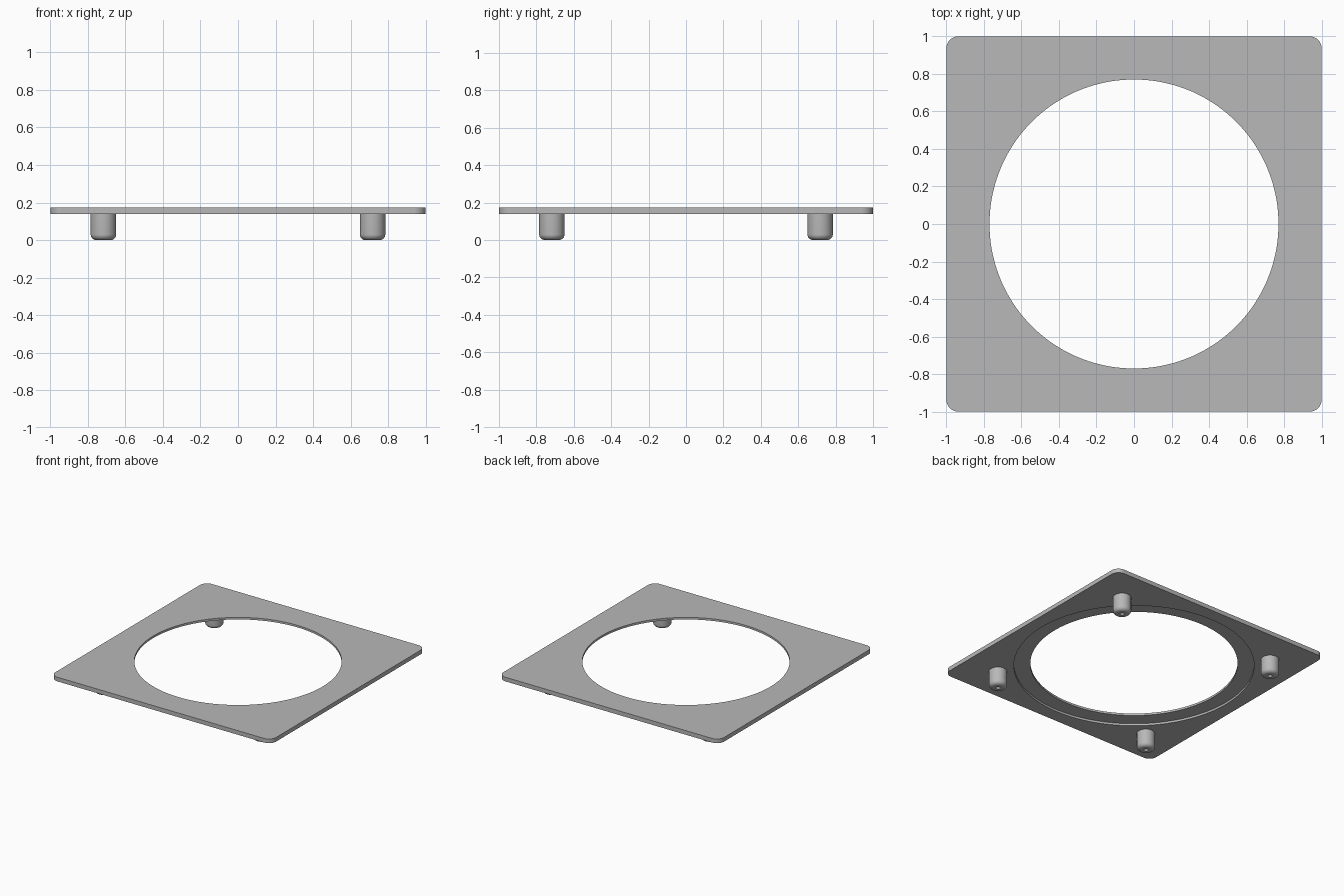
import bpy
import bmesh
from math import sin, cos, tau, pi
from mathutils import Vector

cube = bpy.data.objects.get("Cube")
if cube:
    bpy.data.objects.remove(cube, do_unlink=True)

PLATE_BOTTOM, STEP, PLATE_TOP = 0.14, 0.157, 0.174
HOLE_RADIUS, RECESS_RADIUS = 0.77, 0.892
CORNER_RADIUS = 0.065
PEG_RADIUS, PEG_OFFSET = 0.068, 0.717
PER_CORNER = 32

grey = bpy.data.materials.new("satin grey")
grey.use_nodes = True
colour = (0.48, 0.48, 0.48, 1)
grey.diffuse_color = colour
grey.node_tree.nodes["Principled BSDF"].inputs["Base Color"].default_value = colour


def circle(radius, z, count):
    angles = [tau * (i + 0.5) / count for i in range(count)]
    return [Vector((radius * cos(a), radius * sin(a), z)) for a in angles]


def rounded_square(half, radius, z):
    points = []
    for corner in range(4):
        mid = pi / 4 + corner * pi / 2
        centre = Vector((cos(mid), sin(mid), 0)) * (half - radius) * 2 ** 0.5
        for j in range(PER_CORNER):
            a = corner * pi / 2 + pi / 2 * j / (PER_CORNER - 1)
            points.append(centre + Vector((radius * cos(a), radius * sin(a), z)))
    return points


def skin(name, loops, closed):
    """Bridge equal-length loops into a surface, either ring-shaped or capped."""
    bm = bmesh.new()
    rings = [[bm.verts.new(p) for p in loop] for loop in loops]
    pairs = list(zip(rings, rings[1:]))
    if closed:
        pairs.append((rings[-1], rings[0]))
    else:
        bm.faces.new(rings[0])
        bm.faces.new(rings[-1])
    for a, b in pairs:
        for i in range(len(a)):
            k = (i + 1) % len(a)
            bm.faces.new((a[i], a[k], b[k], b[i]))
    bmesh.ops.recalc_face_normals(bm, faces=bm.faces)
    mesh = bpy.data.meshes.new(name)
    bm.to_mesh(mesh)
    bm.free()
    mesh.materials.append(grey)
    obj = bpy.data.objects.new(name, mesh)
    bpy.context.collection.objects.link(obj)
    bpy.ops.object.select_all(action="DESELECT")
    obj.select_set(True)
    bpy.context.view_layer.objects.active = obj
    bpy.ops.object.shade_smooth_by_angle(angle=pi / 6)
    return obj


# Square plate with a round opening and a stepped recess underneath
count = 4 * PER_CORNER
skin("plate", [
    rounded_square(1, CORNER_RADIUS, PLATE_BOTTOM),
    rounded_square(1, CORNER_RADIUS, PLATE_TOP),
    circle(HOLE_RADIUS, PLATE_TOP, count),
    circle(HOLE_RADIUS, STEP, count),
    circle(RECESS_RADIUS, STEP, count),
    circle(RECESS_RADIUS, PLATE_BOTTOM, count),
], closed=True)

# Peg profile: blind bore, flat end, rounded rim, straight side
BORE, FILLET = 0.016, 0.03
profile = [(BORE, 0.1), (BORE, 0)]
for step in range(9):
    a = pi / 2 * step / 8
    profile.append((PEG_RADIUS - FILLET + FILLET * sin(a), FILLET - FILLET * cos(a)))
profile.append((PEG_RADIUS, PLATE_BOTTOM))

for side, sx in (("right", -1), ("left", 1)):
    for end, sy in (("front", -1), ("back", 1)):
        peg = skin(f"{end}_{side}_peg", [circle(r, z, 48) for r, z in profile], closed=False)
        peg.location = (sx * PEG_OFFSET, sy * PEG_OFFSET, 0)
